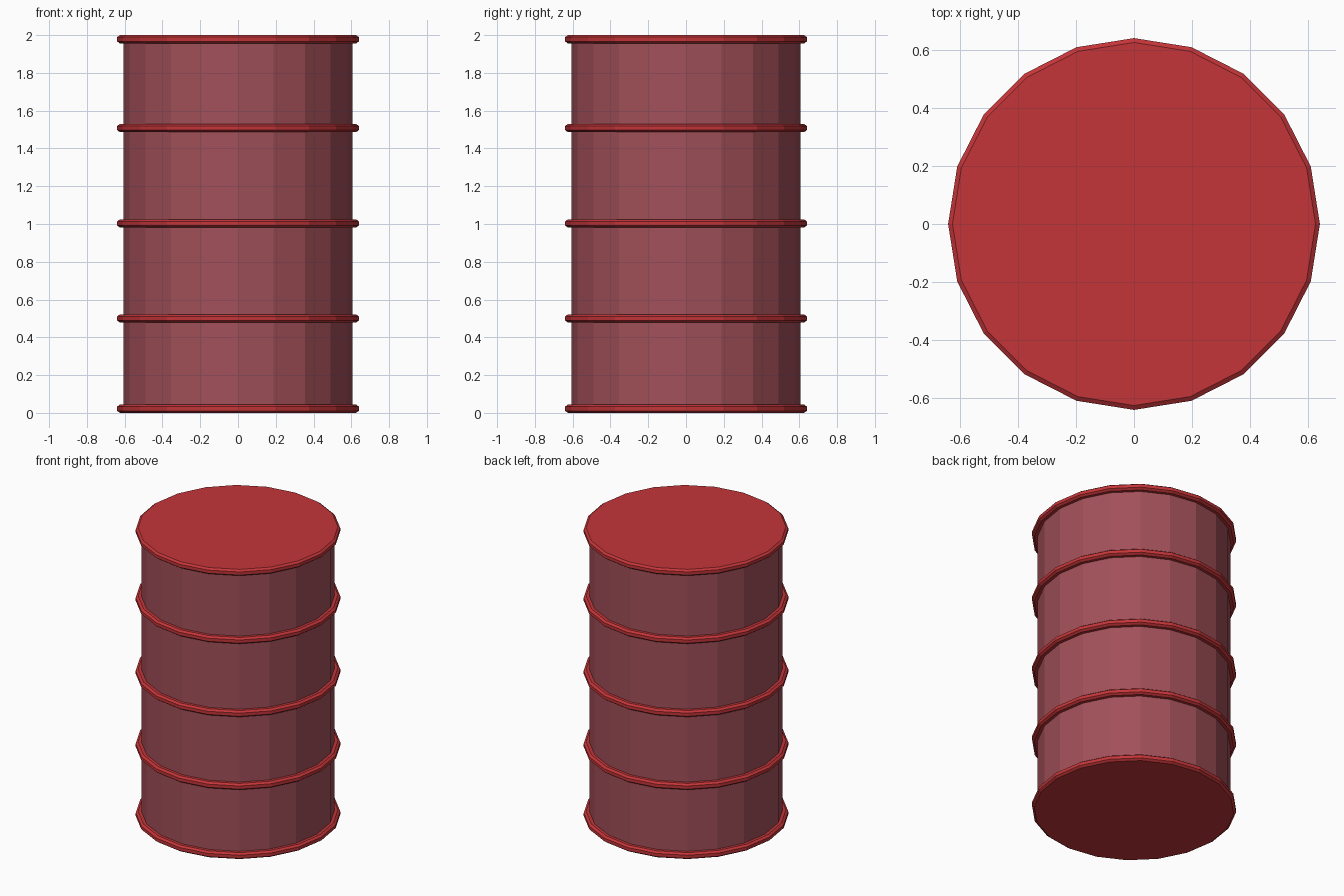
import bpy, bmesh, math

if "Cube" in bpy.data.objects:
    bpy.data.objects.remove(bpy.data.objects["Cube"])

SIDES = 20


def material(name, rgb):
    m = bpy.data.materials.new(name)
    m.diffuse_color = (*rgb, 1)
    m.use_nodes = True
    m.node_tree.nodes["Principled BSDF"].inputs["Base Color"].default_value = m.diffuse_color
    return m


def lathe(name, profile, mat, closed=False, caps=False):
    """Revolve (radius, z) points, listed bottom to top on the outside."""
    bm = bmesh.new()
    rings = [[bm.verts.new((r * math.cos(2 * math.pi * i / SIDES),
                            r * math.sin(2 * math.pi * i / SIDES), z))
              for i in range(SIDES)] for r, z in profile]
    pairs = list(zip(rings, rings[1:]))
    if closed:
        pairs.append((rings[-1], rings[0]))
    for a, b in pairs:
        for i in range(SIDES):
            j = (i + 1) % SIDES
            bm.faces.new((a[i], a[j], b[j], b[i]))
    if caps:
        bm.faces.new(rings[0][::-1])
        bm.faces.new(rings[-1])
    bmesh.ops.recalc_face_normals(bm, faces=bm.faces)
    me = bpy.data.meshes.new(name)
    bm.to_mesh(me)
    bm.free()
    me.materials.append(mat)
    ob = bpy.data.objects.new(name, me)
    bpy.context.collection.objects.link(ob)
    return ob


body_red = material("faded_red", (0.36, 0.08, 0.1))
trim_red = material("bright_red", (0.55, 0.035, 0.04))

H = 0.022  # half height of every hoop


def hoop_profile(z):
    return [(0.625, z - H), (0.64, z - H * 0.5), (0.64, z + H * 0.5), (0.625, z + H)]


# Barrel wall
lathe("barrel_wall", [(0.605, 0.02), (0.605, 1.98)], body_red)

# Solid end discs with rounded rims
lathe("bottom_lid", hoop_profile(H), trim_red, caps=True)
lathe("top_lid", hoop_profile(2 - H), trim_red, caps=True)

# Raised hoops around the wall
for name, z in (("lower_hoop", 0.5), ("middle_hoop", 1.003), ("upper_hoop", 1.508)):
    lathe(name, [(0.6, z - H)] + hoop_profile(z) + [(0.6, z + H)], trim_red, closed=True)
